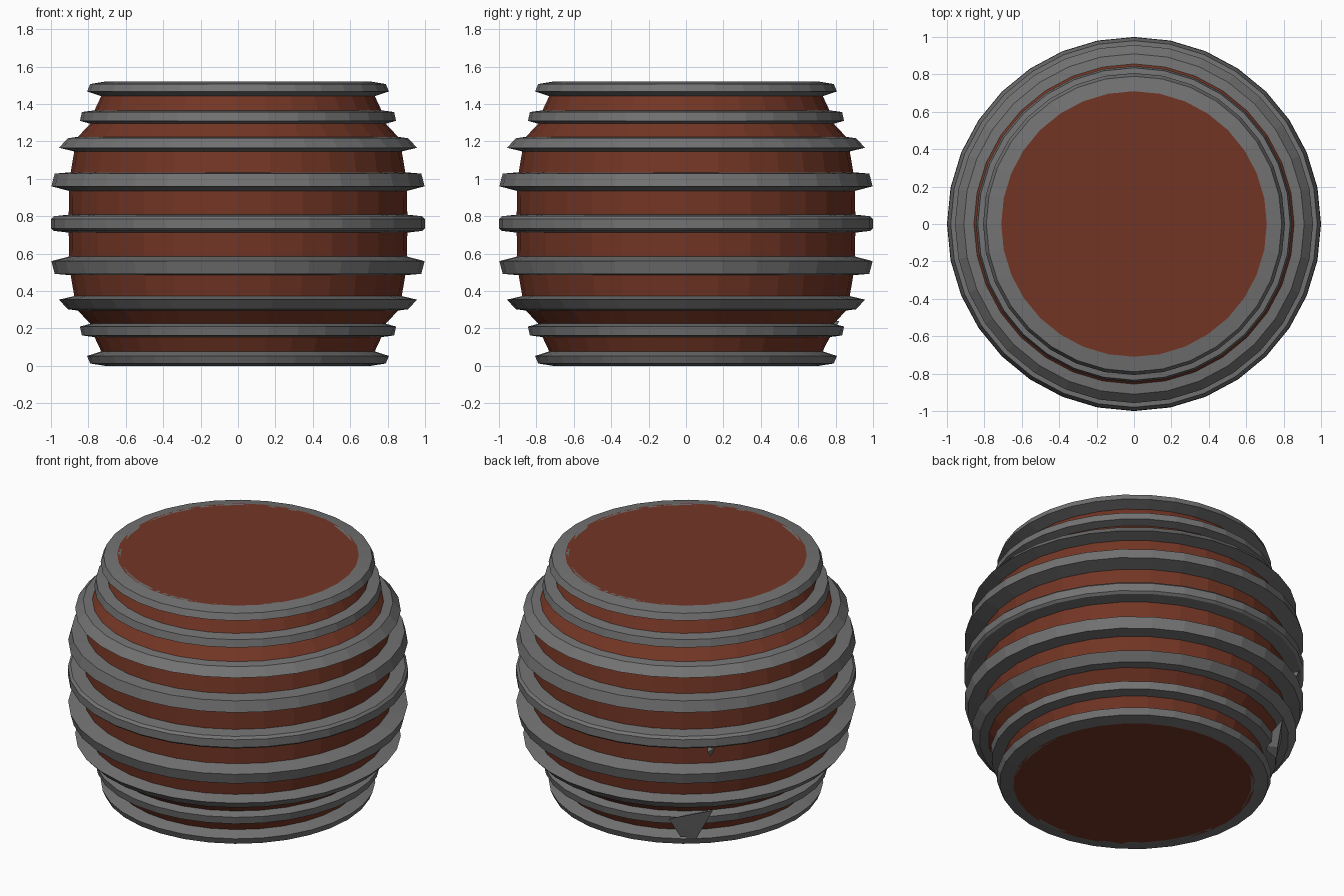
import bpy, bmesh, math

if "Cube" in bpy.data.objects:
    bpy.data.objects.remove(bpy.data.objects["Cube"])

SIDES = 32
MID = 0.76  # height of the symmetry plane


def material(name, col):
    m = bpy.data.materials.new(name)
    m.diffuse_color = (*col, 1)
    m.use_nodes = True
    m.node_tree.nodes["Principled BSDF"].inputs["Base Color"].default_value = m.diffuse_color
    return m


brown = material("brown", (0.17, 0.036, 0.018))
grey = material("dark_grey", (0.17, 0.17, 0.17))


def finish(name, bm, mat):
    bmesh.ops.recalc_face_normals(bm, faces=bm.faces[:])
    me = bpy.data.meshes.new(name)
    bm.to_mesh(me)
    bm.free()
    me.materials.append(mat)
    ob = bpy.data.objects.new(name, me)
    bpy.context.collection.objects.link(ob)
    return ob


def lathe(name, profile, mat, closed):
    """Revolve (radius, z) points; cap the ends of an open profile."""
    bm = bmesh.new()
    rows = []
    for r, z in profile:
        rows.append([bm.verts.new((r * math.cos(2 * math.pi * i / SIDES),
                                   r * math.sin(2 * math.pi * i / SIDES), z))
                     for i in range(SIDES)])
    pairs = list(zip(rows, rows[1:]))
    if closed:
        pairs.append((rows[-1], rows[0]))
    else:
        bm.faces.new(rows[0])
        bm.faces.new(rows[-1])
    for a, b in pairs:
        for i in range(SIDES):
            j = (i + 1) % SIDES
            bm.faces.new((a[i], a[j], b[j], b[i]))
    return finish(name, bm, mat)


def flip(profile):
    return [(r, 2 * MID - z) for r, z in reversed(profile)]


# Wooden body: lower half, then mirrored
half = [(0.71, 0), (0.73, 0.075), (0.77, 0.16), (0.785, 0.22), (0.86, 0.3),
        (0.875, 0.37), (0.897, 0.5), (0.903, 0.58), (0.905, 0.70)]
lathe("barrel_body", half + flip(half), brown, False)

# Hoops: each closed profile runs from inner bottom to inner top
hoops = [
    [(0.71, 0.0), (0.79, 0.013), (0.807, 0.053), (0.73, 0.078), (0.69, 0.078), (0.69, 0.0)],
    [(0.74, 0.15), (0.835, 0.163), (0.845, 0.21), (0.78, 0.228), (0.74, 0.228)],
    [(0.83, 0.292), (0.91, 0.303), (0.957, 0.354), (0.86, 0.377), (0.82, 0.377)],
    [(0.86, 0.482), (0.98, 0.492), (0.998, 0.56), (0.89, 0.588), (0.86, 0.588)],
]
for n, prof in enumerate(hoops, 1):
    lathe(f"lower_hoop_{n}", prof, grey, True)
    lathe(f"upper_hoop_{n}", flip(prof), grey, True)
lathe("middle_hoop", [(0.87, 0.708), (0.985, 0.722), (1.0, 0.735), (1.0, 0.785),
                      (0.985, 0.80), (0.87, 0.812)], grey, True)


# Small metal splinters on the back left
def splinter(name, pts):
    bm = bmesh.new()
    for p in pts:
        bm.verts.new(p)
    bmesh.ops.convex_hull(bm, input=bm.verts[:])
    finish(name, bm, grey)


splinter("large_splinter", [(-0.45, 0.82, 0.24), (-0.62, 0.61, 0.26), (-0.54, 0.66, 0.08),
                            (-0.48, 0.74, 0.10), (-0.5, 0.56, 0.2)])
splinter("small_splinter", [(-0.66, 0.72, 0.69), (-0.69, 0.69, 0.71), (-0.66, 0.69, 0.65),
                            (-0.6, 0.64, 0.68)])
